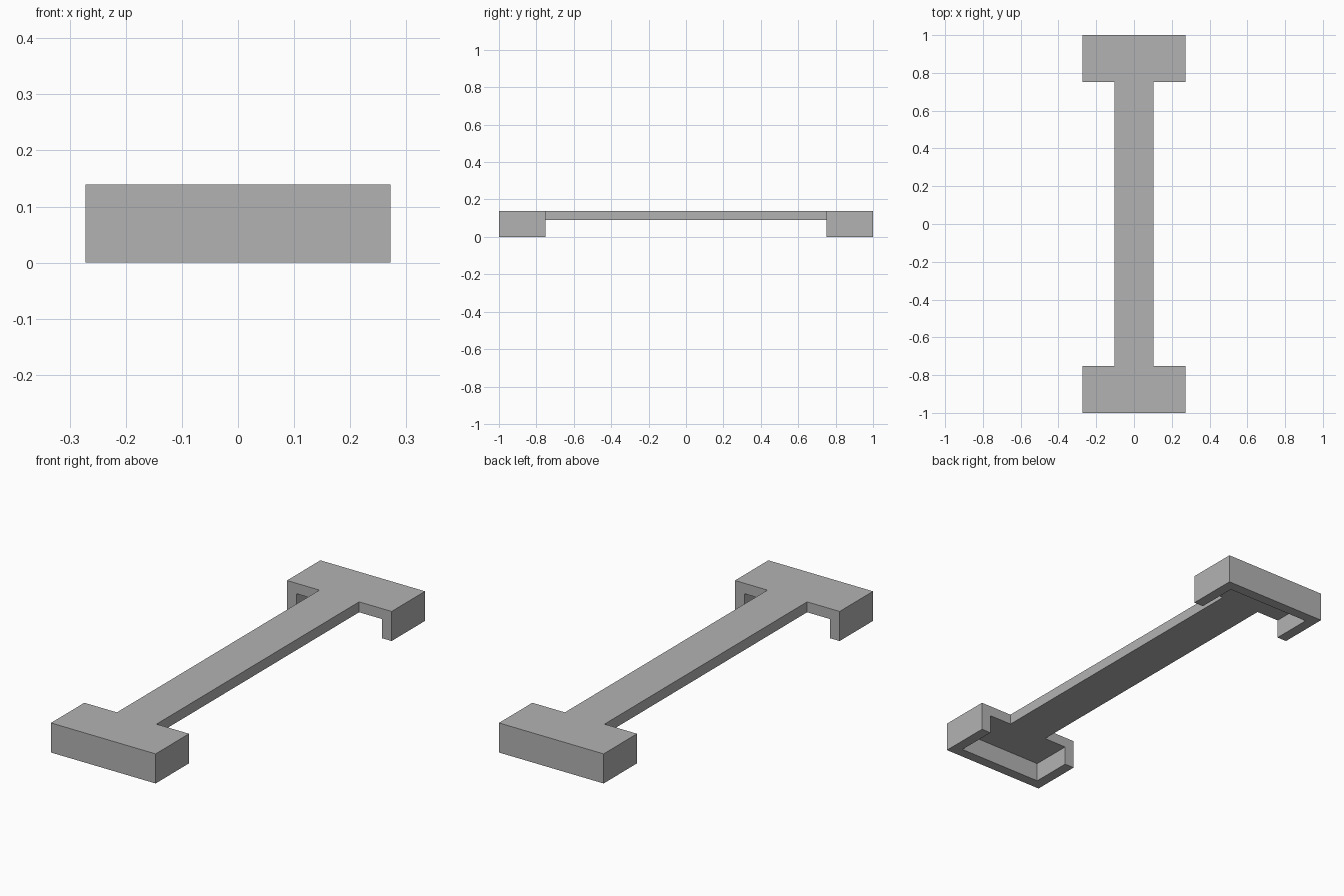
import bpy
import bmesh

cube = bpy.data.objects.get("Cube")
if cube:
    bpy.data.objects.remove(cube, do_unlink=True)

HEIGHT, UNDERSIDE = 0.139, 0.09      # overall height, underside of the deck
HEAD_X, BEAM_X = 0.272, 0.103        # half widths
END_Y, HEAD_Y = 1.0, 0.752           # outer and inner ends of the heads
WALL = 0.05

grey = bpy.data.materials.new("plain_grey")
grey.use_nodes = True
colour = (0.45, 0.45, 0.45, 1)
grey.diffuse_color = colour
grey.node_tree.nodes["Principled BSDF"].inputs["Base Color"].default_value = colour


def prism(name, outline, low, high):
    """Extrude a closed xy outline between two heights."""
    bm = bmesh.new()
    face = bm.faces.new([bm.verts.new((x, y, low)) for x, y in outline])
    new = bmesh.ops.extrude_face_region(bm, geom=[face])["geom"]
    top = [v for v in new if isinstance(v, bmesh.types.BMVert)]
    bmesh.ops.translate(bm, verts=top, vec=(0, 0, high - low))
    bmesh.ops.recalc_face_normals(bm, faces=bm.faces)
    mesh = bpy.data.meshes.new(name)
    bm.to_mesh(mesh)
    bm.free()
    mesh.materials.append(grey)
    obj = bpy.data.objects.new(name, mesh)
    bpy.context.collection.objects.link(obj)
    return obj


# Beam with a wide head at each end, as one solid
right_side = [(BEAM_X, HEAD_Y), (HEAD_X, HEAD_Y), (HEAD_X, END_Y)]
quarter = right_side[::-1]
half = quarter + [(x, -y) for x, y in right_side]
outline = half + [(-x, -y) for x, y in half]
bracket = prism("double_headed_bracket", outline, 0, HEIGHT)

# Hollow out below the deck, leaving a lip on three sides of each head
rx, ry = HEAD_X - WALL, END_Y - WALL
cutter = prism("underside_cutter", [(rx, ry), (-rx, ry), (-rx, -ry), (rx, -ry)],
               -0.1, UNDERSIDE)
cutter.hide_render = True
cut = bracket.modifiers.new("hollow_underside", 'BOOLEAN')
cut.operation = 'DIFFERENCE'
cut.solver = 'EXACT'
cut.object = cutter

bpy.context.view_layer.objects.active = bracket
bpy.ops.object.modifier_apply(modifier=cut.name)
bpy.data.objects.remove(cutter, do_unlink=True)
